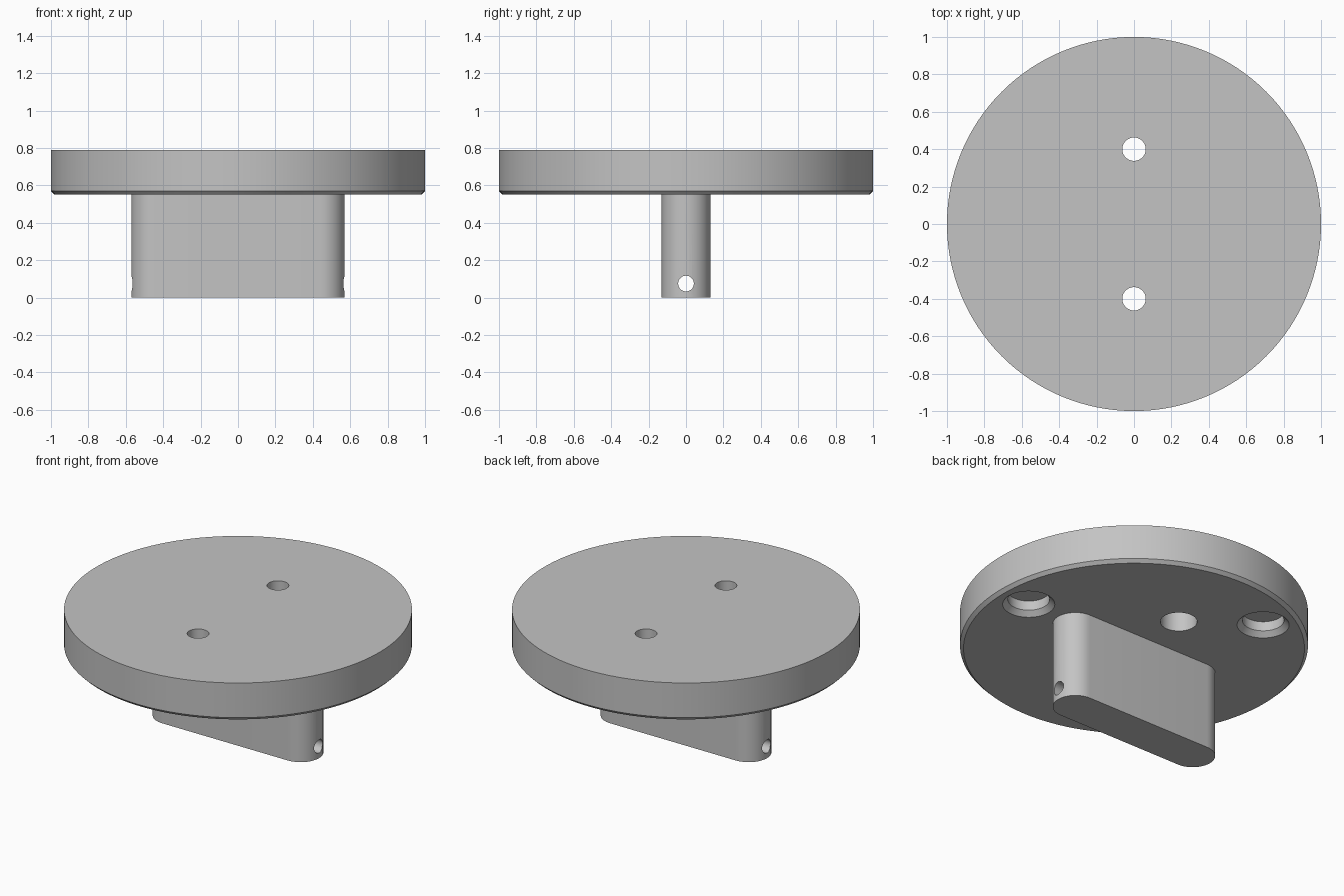
import bpy, bmesh
from math import pi, sin, cos, radians

cube = bpy.data.objects.get("Cube")
if cube:
    bpy.data.objects.remove(cube, do_unlink=True)

grey = bpy.data.materials.new("light_grey")
grey.use_nodes = True
COLOUR = (0.55, 0.55, 0.55, 1)
grey.diffuse_color = COLOUR
grey.node_tree.nodes["Principled BSDF"].inputs["Base Color"].default_value = COLOUR


def add_object(name, bm):
    bmesh.ops.recalc_face_normals(bm, faces=bm.faces)
    mesh = bpy.data.meshes.new(name)
    bm.to_mesh(mesh)
    bm.free()
    mesh.materials.append(grey)
    obj = bpy.data.objects.new(name, mesh)
    bpy.context.collection.objects.link(obj)
    return obj


def loft(name, outlines):
    """Closed solid through a stack of matching outlines."""
    bm = bmesh.new()
    rings = [[bm.verts.new(p) for p in outline] for outline in outlines]
    n = len(rings[0])
    for low, high in zip(rings, rings[1:]):
        for i in range(n):
            j = (i + 1) % n
            bm.faces.new((low[i], low[j], high[j], high[i]))
    bm.faces.new(rings[0][::-1])
    bm.faces.new(rings[-1])
    return add_object(name, bm)


def turned(name, profile, x=0, y=0, n=48):
    """Round solid from (radius, height) pairs."""
    angles = [2 * pi * i / n for i in range(n)]
    return loft(name, [[(x + r * cos(a), y + r * sin(a), z) for a in angles]
                       for r, z in profile])


def activate(obj):
    bpy.ops.object.select_all(action='DESELECT')
    obj.select_set(True)
    bpy.context.view_layer.objects.active = obj


def cut(obj, cutter):
    activate(obj)
    mod = obj.modifiers.new("cut", 'BOOLEAN')
    mod.operation = 'DIFFERENCE'
    mod.solver = 'EXACT'
    mod.object = cutter
    bpy.ops.object.modifier_apply(modifier=mod.name)
    bpy.data.objects.remove(cutter, do_unlink=True)


BASE, TOP = 0.55, 0.79

# Round plate with a chamfered lower rim
plate = turned("round_plate", [(0.98, BASE), (1, BASE + 0.02), (1, TOP)], n=128)

# Two stepped screw holes, wide below and narrow above
for y in (-0.4, 0.4):
    cut(plate, turned("screw_hole_cutter", [
        (0.106, BASE - 0.1), (0.106, BASE + 0.14),
        (0.0625, BASE + 0.14), (0.0625, TOP + 0.1)], y=y))

# Three shallow chamfered pockets underneath
for angle in (0, 120, 240):
    a = radians(angle)
    cut(plate, turned("pocket_cutter", [
        (0.15, BASE - 0.1), (0.15, BASE), (0.12, BASE + 0.03),
        (0.12, BASE + 0.09)], 0.79 * cos(a), 0.79 * sin(a)))

# Upright tongue with fully rounded ends
R, HALF, STEPS = 0.13, 0.44, 24
outline = [(side * (HALF + R * cos(t)), side * R * sin(t))
           for side in (1, -1)
           for t in (pi * i / STEPS - pi / 2 for i in range(STEPS + 1))]
tongue = loft("tongue", [[(x, y, z) for x, y in outline] for z in (0, BASE)])

# Pin hole running the whole length of the tongue
ring = [2 * pi * i / 32 for i in range(32)]
cut(tongue, loft("pin_hole_cutter", [
    [(x, 0.042 * cos(a), 0.075 + 0.042 * sin(a)) for a in ring] for x in (-1, 1)]))

for part in (plate, tongue):
    activate(part)
    bpy.ops.object.shade_smooth_by_angle(angle=radians(30))
